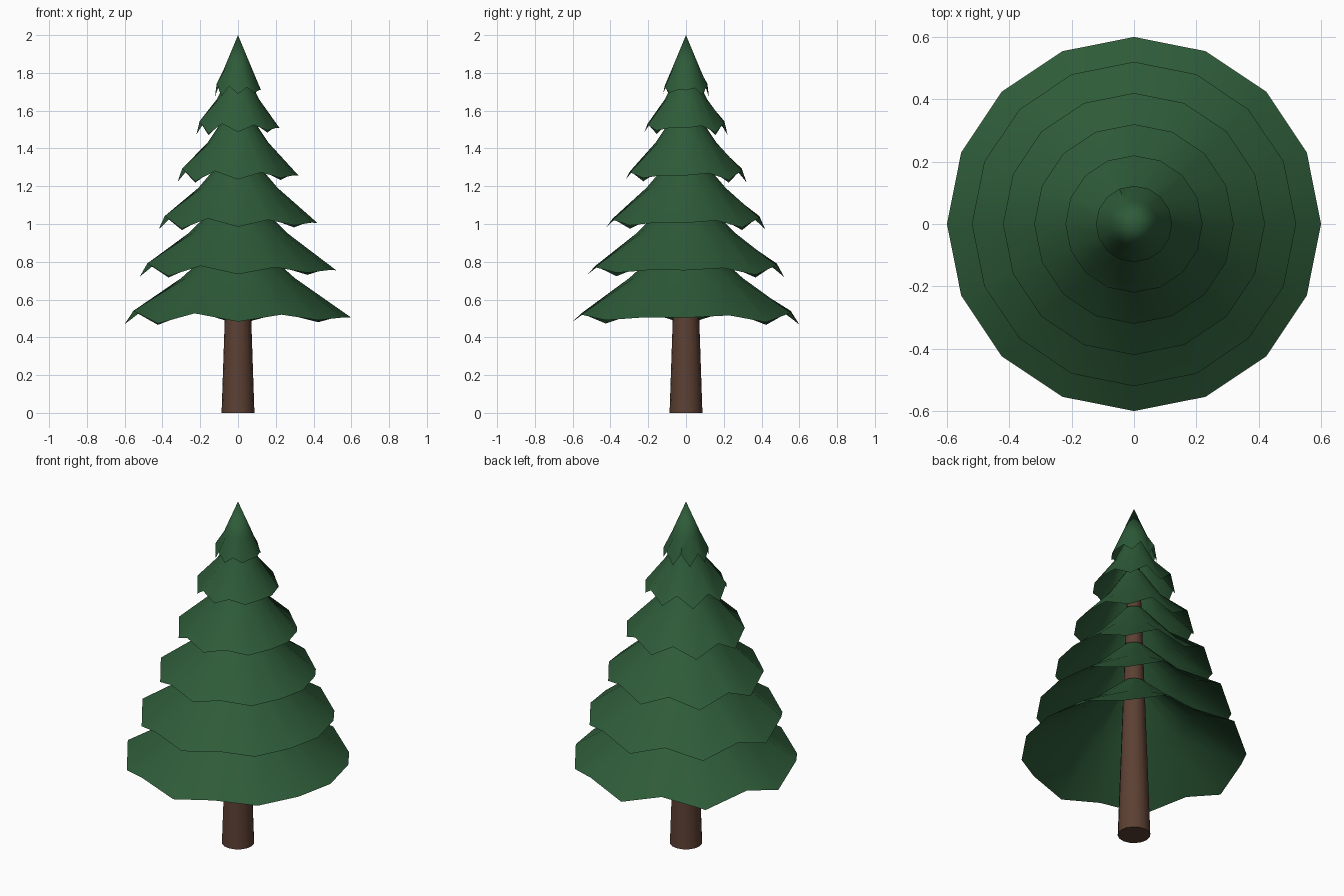
import bpy, bmesh, math

if "Cube" in bpy.data.objects:
    bpy.data.objects.remove(bpy.data.objects["Cube"])

def material(name, rgb):
    m = bpy.data.materials.new(name)
    m.diffuse_color = (*rgb, 1)
    m.use_nodes = True
    m.node_tree.nodes["Principled BSDF"].inputs["Base Color"].default_value = m.diffuse_color
    return m

GREEN = material("pine green", (0.027, 0.105, 0.040))
BROWN = material("bark brown", (0.107, 0.051, 0.033))
SIDES = 16
# uneven droop of the hem, one value per side, starting at +x
HEM = [0, .012, -.024, .026, -.036, .036, -.038, .036,
       -.034, .036, -.031, .023, -.021, .016, -.013, .001]

def finish(bm, name, mat, angle):
    me = bpy.data.meshes.new(name)
    bm.to_mesh(me)
    bm.free()
    me.materials.append(mat)
    ob = bpy.data.objects.new(name, me)
    bpy.context.collection.objects.link(ob)
    bpy.context.view_layer.objects.active = ob
    ob.select_set(True)
    bpy.ops.object.shade_smooth_by_angle(angle=math.radians(angle))
    ob.select_set(False)

def ring(bm, r, z, n, hem=None):
    return [bm.verts.new((r * math.cos(2 * math.pi * i / n), r * math.sin(2 * math.pi * i / n),
                          z + (hem[i] if hem else 0))) for i in range(n)]

def bridge(bm, a, b):
    n = len(a)
    for i in range(n):
        j = (i + 1) % n
        bm.faces.new((a[i], a[j], b[j], b[i]))

def trunk_radius(z):
    return 0.087 - 0.034 * z

# trunk: tapered post
bm = bmesh.new()
low, high = ring(bm, trunk_radius(0), 0, SIDES), ring(bm, trunk_radius(1.8), 1.8, SIDES)
bridge(bm, low, high)
bm.faces.new(low[::-1])
bm.faces.new(high)
finish(bm, "trunk", BROWN, 40)

# five open skirts of branches: hem radius, hem height, skirt height
for k, (r, z, h) in enumerate([(.6, .504, .42), (.52, .755, .395), (.42, 1.006, .37),
                               (.32, 1.257, .35), (.22, 1.508, .31)]):
    bm = bmesh.new()
    hem = ring(bm, r, z, SIDES, HEM)
    mid = ring(bm, r * .5, z + h * .5, SIDES)
    top = ring(bm, trunk_radius(z + h) + .012, z + h, SIDES)
    bridge(bm, hem, mid)
    bridge(bm, mid, top)
    finish(bm, f"branch_tier_{k + 1}", GREEN, 60)

# pointed top of the tree
bm = bmesh.new()
hem = ring(bm, .122, 1.708, SIDES, HEM)
mid = ring(bm, .075, 1.82, SIDES)
bridge(bm, hem, mid)
tip = bm.verts.new((0, 0, 2))
for i in range(SIDES):
    bm.faces.new((mid[i], mid[(i + 1) % SIDES], tip))
finish(bm, "tree_top", GREEN, 60)
